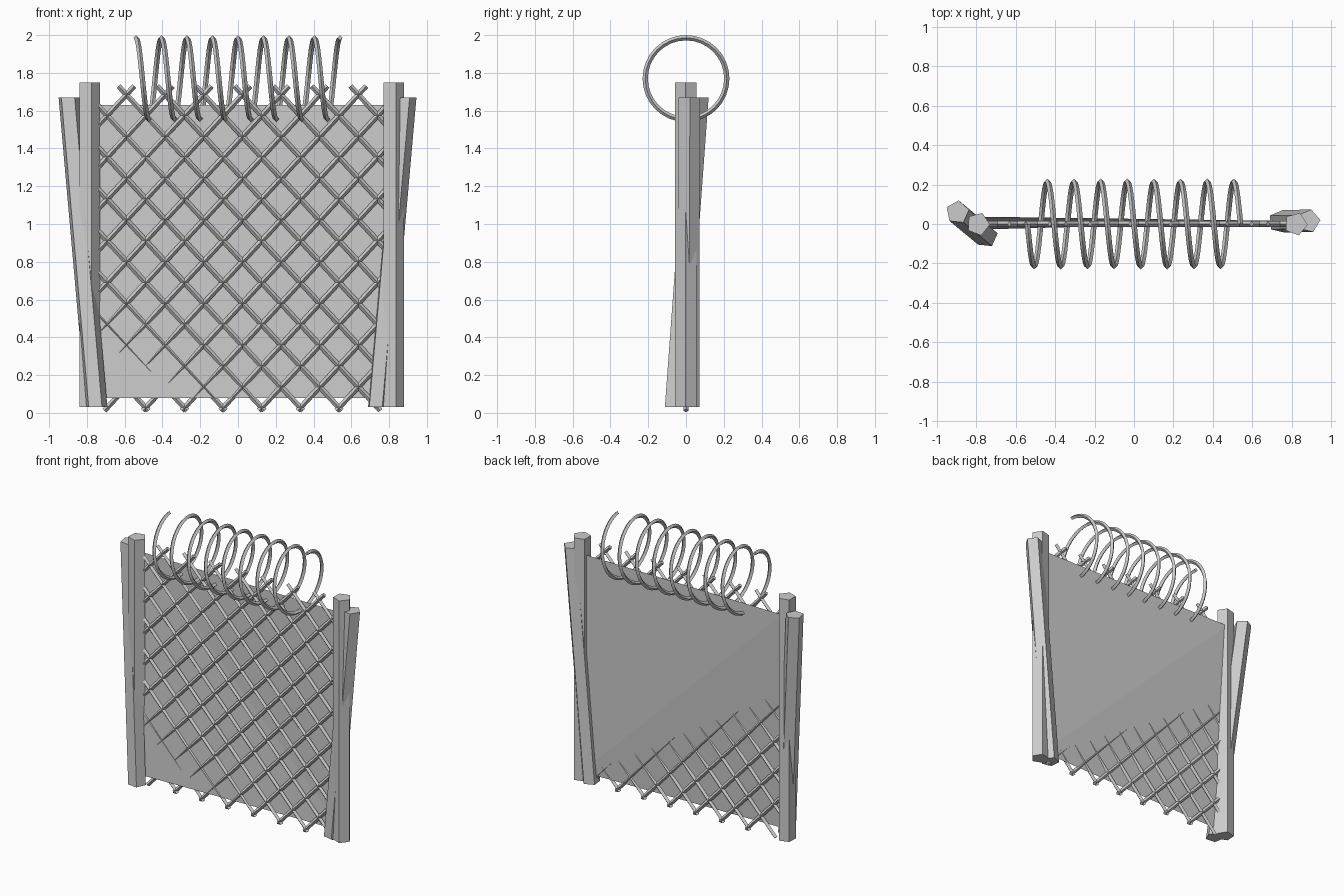
import bpy, bmesh
from math import sin, cos, pi, radians
from mathutils import Vector

if "Cube" in bpy.data.objects:
    bpy.data.objects.remove(bpy.data.objects["Cube"])


def finish(name, bm):
    bmesh.ops.recalc_face_normals(bm, faces=bm.faces)
    me = bpy.data.meshes.new(name)
    bm.to_mesh(me)
    bm.free()
    ob = bpy.data.objects.new(name, me)
    bpy.context.collection.objects.link(ob)
    return ob


def skin(bm, rings):
    """Join rings of points into a capped tube."""
    vs = [[bm.verts.new(p) for p in r] for r in rings]
    n = len(vs[0])
    for a, b in zip(vs, vs[1:]):
        for i in range(n):
            j = (i + 1) % n
            bm.faces.new((a[i], a[j], b[j], b[i]))
    bm.faces.new(vs[0])
    bm.faces.new(vs[-1])


def post(name, bottom, top, turn, r=0.06):
    bm = bmesh.new()
    ring = [Vector((r * cos(radians(turn + 72 * k)), r * sin(radians(turn + 72 * k)), 0))
            for k in range(5)]
    skin(bm, [[Vector(c) + p for p in ring] for c in (bottom, top)])
    return finish(name, bm)


# Upright and leaning five-sided posts
post("left_post", (-0.79, 0, 0.03), (-0.79, 0, 1.75), -75)
post("right_post", (0.82, 0, 0.03), (0.82, 0, 1.75), -75)
post("left_leaning_post", (-0.75, -0.06, 0.03), (-0.895, 0.06, 1.67), -60)
post("right_leaning_post", (0.74, 0.012, 0.03), (0.885, 0.015, 1.67), 5)

# Slightly warped backing sheet, split along one diagonal
bm = bmesh.new()
bl, br, tr, tl = [bm.verts.new(p) for p in (
    (-0.78, -0.028, 0.08), (0.81, 0.015, 0.08), (0.81, 0.014, 1.63), (-0.78, 0.037, 1.63))]
bm.faces.new((bl, br, tl))
bm.faces.new((br, tr, tl))
finish("fence_sheet", bm)

# Diagonal lattice wires
SLOPE, LOW, HIGH, XMIN, XMAX = 1.08, 0.012, 1.73, -0.79, 0.83


def wire(bm, offset, sign, r=0.014):
    x_at = sorted(((LOW - offset) / (sign * SLOPE), (HIGH - offset) / (sign * SLOPE)))
    x0, x1 = max(x_at[0], XMIN), min(x_at[1], XMAX)
    if x1 - x0 < 0.04:
        return
    a, b = [Vector((x, 0, offset + sign * SLOPE * x)) for x in (x0, x1)]
    side = (b - a).normalized().cross(Vector((0, 1, 0))) * r
    out = Vector((0, r, 0))
    skin(bm, [[c + side, c + out, c - side, c - out] for c in (a, b)])


for name, start, sign in (("falling_wires", -0.50, -1), ("rising_wires", -0.55, 1)):
    bm = bmesh.new()
    for k in range(14):
        wire(bm, start + 0.221 * k, sign)
    finish(name, bm)

# Coiled wire along the top
bm = bmesh.new()
TURNS, STEPS, R, T = 8, 32, 0.216, 0.014
rings = []
for i in range(TURNS * STEPS + 1):
    a = 2 * pi * i / STEPS
    radial = Vector((0, -sin(a), cos(a)))
    c = Vector((-0.54 + 1.08 * i / (TURNS * STEPS), 0, 1.77)) + radial * R
    along = Vector((T, 0, 0))
    rings.append([c + radial * T, c + along, c - radial * T, c - along])
skin(bm, rings)
finish("coiled_wire", bm)
